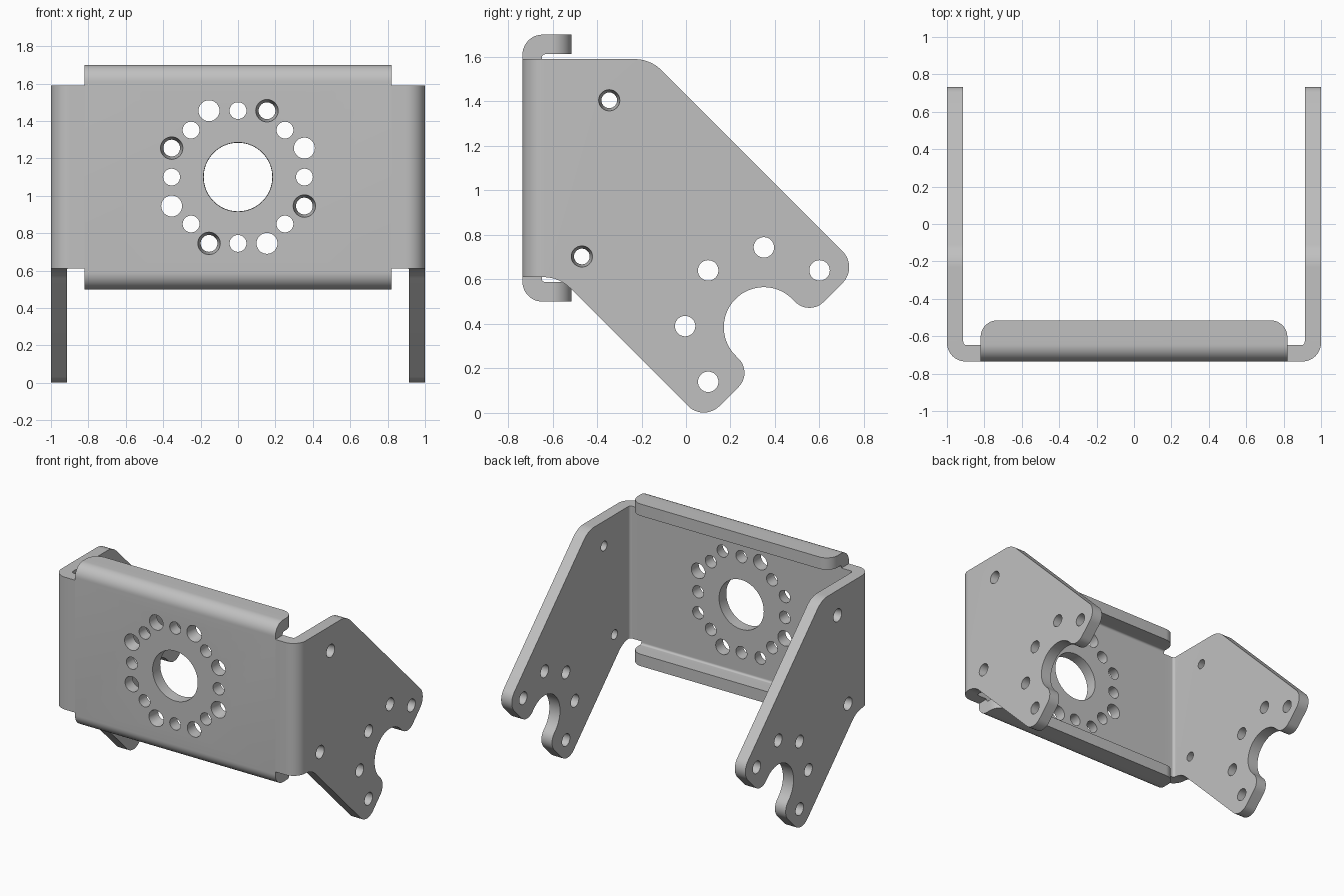
import bpy, bmesh, math
from mathutils import Vector, Matrix

if "Cube" in bpy.data.objects:
    bpy.data.objects.remove(bpy.data.objects["Cube"])

Y0, YI = -0.735, -0.648      # outer and inner face of the front plate
XI = 0.913                   # inner face of the side plates
MID_Y, MID_X = (Y0 + YI) / 2, (1 + XI) / 2


def rounded(corners, steps=12):
    """Outline from (u, v, radius) corners, each filleted by its radius."""
    out, n = [], len(corners)
    for i, (x, y, r) in enumerate(corners):
        p = Vector((x, y))
        if r == 0:
            out.append(p)
            continue
        u = (Vector(corners[i - 1][:2]) - p).normalized()
        v = (Vector(corners[(i + 1) % n][:2]) - p).normalized()
        half = u.angle(v) / 2
        c = p + (u + v).normalized() * r / math.sin(half)
        a, b = p + u * r / math.tan(half) - c, p + v * r / math.tan(half) - c
        sweep = a.angle_signed(b)   # clockwise positive
        for k in range(steps + 1):
            out.append(c + Matrix.Rotation(-sweep * k / steps, 2) @ a)
    return out


def finish(bm, name):
    bmesh.ops.recalc_face_normals(bm, faces=bm.faces)
    me = bpy.data.meshes.new(name)
    bm.to_mesh(me)
    bm.free()
    ob = bpy.data.objects.new(name, me)
    bpy.context.collection.objects.link(ob)
    return ob


def prism(name, outline, axis, lo, hi):
    """Extrude an outline along x (outline in y, z) or z (outline in x, y)."""
    def place(p, h):
        return (h, p.x, p.y) if axis == 'x' else (p.x, p.y, h)
    bm = bmesh.new()
    f = bm.faces.new([bm.verts.new(place(p, lo)) for p in outline])
    g = bmesh.ops.extrude_face_region(bm, geom=[f])['geom']
    verts = [e for e in g if isinstance(e, bmesh.types.BMVert)]
    bmesh.ops.translate(bm, verts=verts, vec=Vector(place(Vector((0, 0)), hi - lo)))
    return finish(bm, name)


def boolean(ob, other, op):
    m = ob.modifiers.new("bool", 'BOOLEAN')
    m.operation, m.object, m.solver = op, other, 'EXACT'
    bpy.context.view_layer.objects.active = ob
    bpy.ops.object.modifier_apply(modifier=m.name)
    bpy.data.objects.remove(other)


# U-shaped sheet: front plate with both side arms
bracket = prism("bracket", rounded([
    (-1, 0.8, 0), (-1, Y0, 0.1), (1, Y0, 0.1), (1, 0.8, 0),
    (XI, 0.8, 0), (XI, YI, 0.02), (-XI, YI, 0.02), (-XI, 0.8, 0)]), 'z', -0.2, 1.9)

# arm silhouette with the open slot at its lower corner
slot = [(0.35 + 0.18 * math.cos(math.radians(a)),
         0.385 + 0.18 * math.sin(math.radians(a)), 0) for a in range(45, 226, 6)]
arm = prism("arm_outline", rounded(
    [(-0.8, 1.59, 0), (-0.16, 1.59, 0.17), (0.775, 0.655, 0.1), (0.555, 0.435, 0.09)]
    + slot + [(0.30, 0.18, 0.09), (0.08, -0.04, 0.1), (-0.57, 0.61, 0.17),
              (-0.8, 0.61, 0)]), 'x', -1.1, 1.1)
boolean(bracket, arm, 'INTERSECT')

# front plate centre with top and bottom lips, lip corners rounded
lips = prism("lips", rounded([
    (-0.4, 1.70, 0), (Y0, 1.70, 0.09), (Y0, 0.5, 0.09), (-0.4, 0.5, 0),
    (-0.4, 0.588, 0), (YI, 0.588, 0.015), (YI, 1.612, 0.015), (-0.4, 1.612, 0)]),
    'x', -0.9, 0.9)
plan = prism("lip_plan", rounded([
    (-0.82, -0.8, 0), (0.82, -0.8, 0), (0.82, -0.515, 0.09), (-0.82, -0.515, 0.09)]),
    'z', 0.3, 1.9)
boolean(lips, plan, 'INTERSECT')
boolean(bracket, lips, 'UNION')

# hole cutters: r1 is the outer radius, r2 the inner one
holes = bmesh.new()


def hole(loc, rot, r1, r2, seg=32):
    bmesh.ops.create_cone(holes, cap_ends=True, segments=seg, radius1=r1, radius2=r2,
                          depth=0.12, matrix=Matrix.Translation(loc) @ rot)


to_back = Matrix.Rotation(-math.pi / 2, 4, 'X')
hole((0, MID_Y, 1.1), to_back, 0.185, 0.183, 64)


def ring_hole(deg, radius, r1, r2):
    a = math.radians(deg)
    hole((radius * math.cos(a), MID_Y, 1.1 + radius * math.sin(a)), to_back, r1, r2)


for k in range(8):                       # small ring holes
    ring_hole(45 * k, 0.355, 0.045, 0.045)
for k in range(4):                       # large straight and tapered holes
    ring_hole(23.6 + 90 * k, 0.387, 0.056, 0.056)
    ring_hole(66.4 + 90 * k, 0.387, 0.063, 0.042)
for s in (-1, 1):                        # arm holes, same on both sides
    inward = Matrix.Rotation(-s * math.pi / 2, 4, 'Y')
    for k in range(5):
        a = math.radians(45 + 45 * k)
        hole((s * MID_X, 0.35 + 0.354 * math.cos(a), 0.39 + 0.354 * math.sin(a)),
             inward, 0.046, 0.046)
    for y, z in ((-0.345, 1.405), (-0.468, 0.703)):
        hole((s * MID_X, y, z), inward, 0.05, 0.033)
boolean(bracket, finish(holes, "holes"), 'DIFFERENCE')

# single grey metal colour
mat = bpy.data.materials.new("grey_metal")
mat.diffuse_color = (0.53, 0.53, 0.53, 1)
mat.use_nodes = True
mat.node_tree.nodes["Principled BSDF"].inputs["Base Color"].default_value = mat.diffuse_color
bracket.data.materials.clear()
bracket.data.materials.append(mat)

bpy.ops.object.select_all(action='DESELECT')
bracket.select_set(True)
bpy.context.view_layer.objects.active = bracket
bpy.ops.object.shade_smooth_by_angle(angle=math.radians(30))
